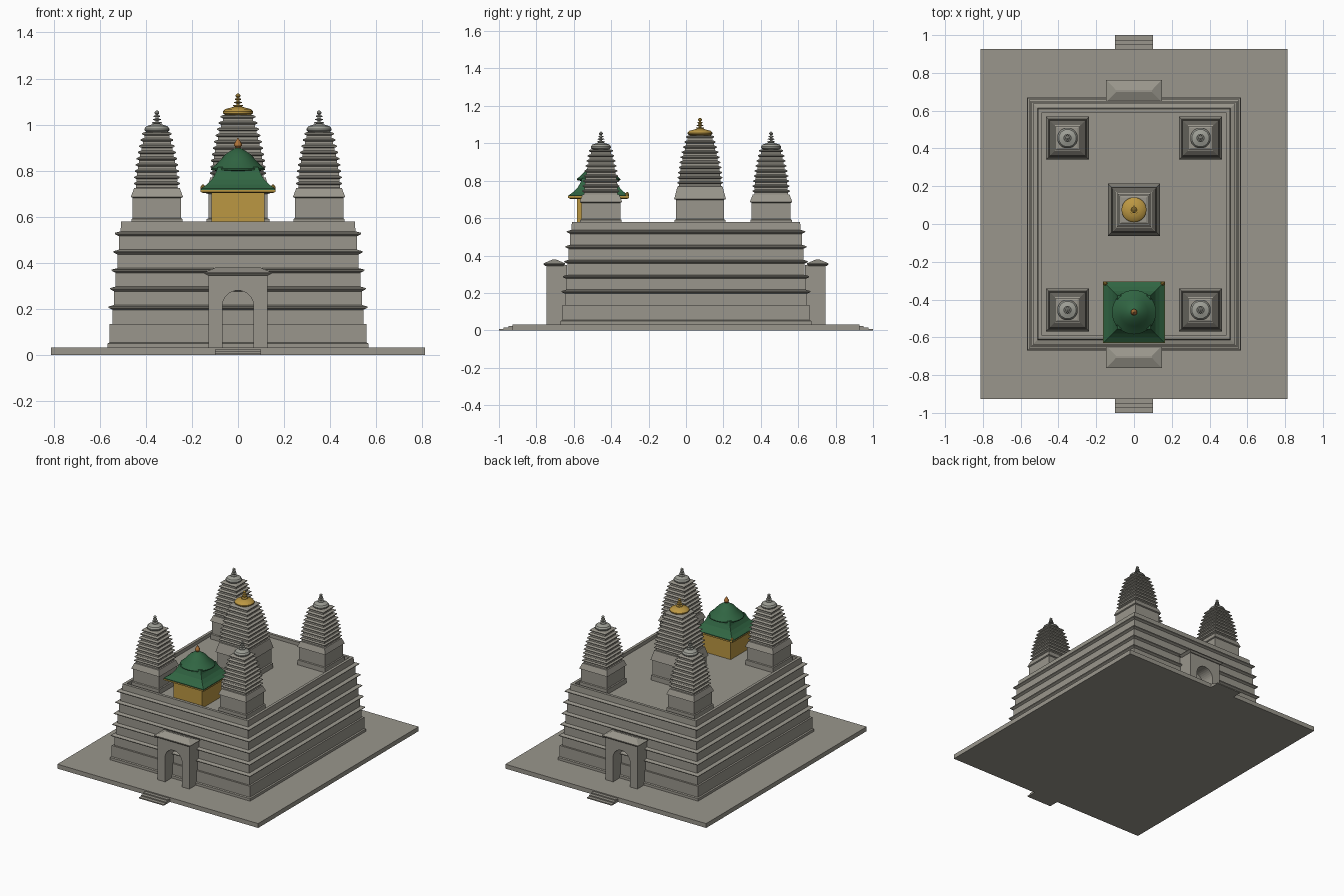
import bpy, bmesh, math

if "Cube" in bpy.data.objects:
    bpy.data.objects.remove(bpy.data.objects["Cube"])


def material(name, rgb):
    m = bpy.data.materials.new(name)
    m.use_nodes = True
    m.diffuse_color = (*rgb, 1)
    m.node_tree.nodes["Principled BSDF"].inputs["Base Color"].default_value = (*rgb, 1)
    return m


STONE = material("warm grey stone", (0.32, 0.305, 0.262))
CAP = material("pale grey cap", (0.34, 0.345, 0.305))
GOLD = material("gold", (0.5, 0.31, 0.055))
GREEN = material("green glazed tile", (0.03, 0.13, 0.055))
COPPER = material("copper finial", (0.42, 0.17, 0.04))


def finish(name, bm, mat, loc=(0, 0, 0), smooth=False):
    bmesh.ops.recalc_face_normals(bm, faces=bm.faces)
    mesh = bpy.data.meshes.new(name)
    bm.to_mesh(mesh)
    bm.free()
    mesh.materials.append(mat)
    ob = bpy.data.objects.new(name, mesh)
    ob.location = loc
    bpy.context.collection.objects.link(ob)
    if smooth:
        bpy.ops.object.select_all(action='DESELECT')
        ob.select_set(True)
        bpy.context.view_layer.objects.active = ob
        bpy.ops.object.shade_smooth_by_angle(angle=math.radians(35))
    return ob


def loft(name, rings, mat, loc=(0, 0, 0), smooth=False):
    """Skin a stack of closed rings and cap both ends."""
    bm = bmesh.new()
    loops = [[bm.verts.new(p) for p in ring] for ring in rings]
    n = len(loops[0])
    for a, b in zip(loops, loops[1:]):
        for i in range(n):
            j = (i + 1) % n
            bm.faces.new((a[i], a[j], b[j], b[i]))
    bm.faces.new(loops[0])
    bm.faces.new(loops[-1])
    return finish(name, bm, mat, loc, smooth)


def rect(hx, hy, z):
    return [(-hx, -hy, z), (hx, -hy, z), (hx, hy, z), (-hx, hy, z)]


def square_stack(name, profile, mat, loc=(0, 0, 0), extra_y=0):
    return loft(name, [rect(r, r + extra_y, z) for r, z in profile], mat, loc)


def turned(name, profile, mat, loc=(0, 0, 0), sides=24):
    rings = [[(r * math.cos(math.tau * i / sides), r * math.sin(math.tau * i / sides), z)
              for i in range(sides)] for r, z in profile]
    return loft(name, rings, mat, loc, True)


def box(name, hx, y0, y1, z0, z1, mat):
    y, h = (y0 + y1) / 2, abs(y1 - y0) / 2
    return loft(name, [rect(hx, h, z0), rect(hx, h, z1)], mat, (0, y, 0))


# Ground platform
box("platform", 0.812, -0.927, 0.927, 0, 0.032, STONE)

# Podium: plinth, five walls with projecting ledges, parapet and sunken deck
podium = [(0.567, 0.03), (0.567, 0.05), (0.558, 0.054), (0.558, 0.135), (0.545, 0.135)]
for i in range(5):
    wall = 0.545 - 0.007 * i
    z = 0.2 + 0.08 * i
    podium += [(wall, z - 0.004), (wall + 0.016, z + 0.004),
               (wall + 0.018, z + 0.010), (wall - 0.007, z + 0.017)]
podium += [(0.507, 0.58), (0.487, 0.58), (0.487, 0.555)]
square_stack("podium", podium, STONE, extra_y=0.103)


def tower(name, x, y, base, shaft_top, flare_top, crown, tiers, top_half, cap_r, cap_mat):
    """Square shaft, flared skirt, stacked tiers and a turned cap with finial."""
    prof = [(base * 1.06, 0.55), (base * 1.06, 0.59), (base, 0.594), (base, shaft_top),
            (base * 1.08, shaft_top + 0.004), (base * 0.94, flare_top)]
    step = (crown - flare_top) / tiers
    for i in range(tiers):
        t = i / (tiers - 1)
        outer = base * 0.95 + (top_half - base * 0.95) * t ** 1.6
        z = flare_top + i * step
        prof += [(outer - 0.010, z + 0.001), (outer - 0.010, z + step * 0.45),
                 (outer, z + step * 0.62), (outer, z + step * 0.8),
                 (outer - 0.012, z + step)]
    square_stack(name, prof, STONE, (x, y, 0))
    r = cap_r
    turned(name + "_cap", [(r * 0.85, 0), (r, 0.007), (r, 0.014), (r * 0.85, 0.025),
                           (r * 0.5, 0.031), (r * 0.25, 0.036)],
           cap_mat, (x, y, crown))
    fin = [(0.012, 0)]
    for rad, z in ((0.022, 0.006), (0.018, 0.02), (0.014, 0.034)):
        fin += [(0.007, z), (rad, z + 0.002), (rad, z + 0.006), (0.007, z + 0.008)]
    fin += [(0.005, 0.046), (0.010, 0.051), (0.010, 0.057), (0.002, 0.064)]
    turned(name + "_finial", fin, cap_mat, (x, y, crown + 0.03), 12)


# Four corner towers and the taller central tower
for sx, side in ((1, "left"), (-1, "right")):
    for sy, end in ((-1, "front"), (1, "back")):
        tower(f"{end}_{side}_tower", 0.352 * sx, 0.455 * sy, 0.105,
              0.682, 0.725, 0.968, 9, 0.064, 0.054, CAP)
tower("central_tower", 0, 0.075, 0.128, 0.698, 0.77, 1.042, 10, 0.076, 0.066, GOLD)

# Pavilion with square lower roof and round upper roof
PY = -0.467
pav = (0, PY, 0)
square_stack("pavilion_walls", [(0.115, 0.55), (0.115, 0.71)], GOLD, pav)
square_stack("pavilion_eave", [(0.150, 0.702), (0.163, 0.708), (0.163, 0.717)], GOLD, pav)
square_stack("pavilion_lower_roof",
             [(0.161, 0.715), (0.161, 0.722), (0.135, 0.740), (0.113, 0.762),
              (0.098, 0.788), (0.088, 0.815)], GREEN, pav)
turned("pavilion_upper_roof",
       [(0.09, 0.798), (0.117, 0.803), (0.117, 0.809), (0.095, 0.828), (0.074, 0.850),
        (0.054, 0.872), (0.030, 0.888), (0.012, 0.898)], GREEN, pav, 32)
turned("pavilion_finial",
       [(0.010, 0.893), (0.010, 0.900), (0.017, 0.908), (0.017, 0.916),
        (0.010, 0.928), (0.002, 0.942)], COPPER, pav, 12)
for sx, side in ((1, "left"), (-1, "right")):
    turned(side + "_roof_corner_ornament", [(0.011, 0.716), (0.011, 0.73), (0.003, 0.74)],
           GOLD, (0.152 * sx, PY + 0.152, 0), 8)


def gate(name, sy):
    """Arched gateway block with a hipped roof."""
    arch = [(0.068 * math.cos(math.pi * i / 16), 0.212 + 0.068 * math.sin(math.pi * i / 16))
            for i in range(17)]
    outline = [(-0.128, 0.03), (-0.128, 0.35), (0.128, 0.35), (0.128, 0.03), (0.068, 0.03)]
    outline += arch + [(-0.068, 0.03)]
    loft(name, [[(x, y * sy, z) for x, z in outline] for y in (0.636, 0.745)], STONE)
    loft(name + "_roof", [rect(0.13, 0.048, 0.344), rect(0.147, 0.058, 0.354),
                          rect(0.147, 0.058, 0.358), rect(0.096, 0.006, 0.38)],
         STONE, (0, 0.704 * sy, 0))


# Gateways and entrance steps at both ends
for sy, end in ((-1, "front"), (1, "back")):
    gate(end + "_gate", sy)
    for k in range(3):
        box(f"{end}_step_{k + 1}", 0.1, 0.9 * sy, (1.0 - 0.025 * k) * sy,
            0.008 * k, 0.008 * (k + 1), STONE)
